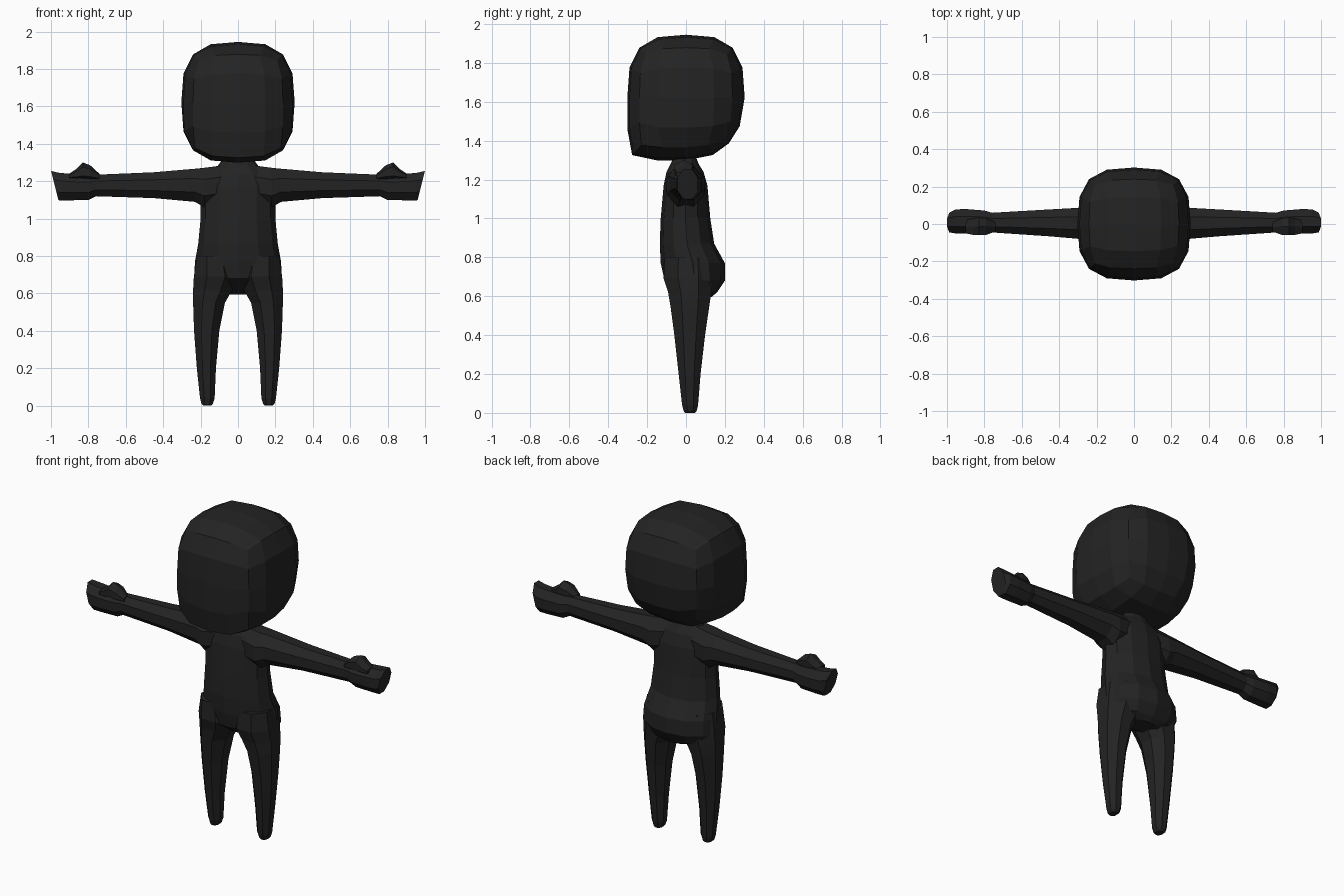
import bpy, bmesh, math
from mathutils import Vector

cube = bpy.data.objects.get("Cube")
if cube:
    bpy.data.objects.remove(cube, do_unlink=True)

charcoal = bpy.data.materials.new("charcoal")
charcoal.use_nodes = True
colour = (0.017, 0.017, 0.017, 1)
charcoal.diffuse_color = colour
charcoal.node_tree.nodes["Principled BSDF"].inputs["Base Color"].default_value = colour


def finish(name, bm, mirror=False):
    bmesh.ops.recalc_face_normals(bm, faces=bm.faces)
    mesh = bpy.data.meshes.new(name)
    bm.to_mesh(mesh)
    bm.free()
    mesh.materials.append(charcoal)
    obj = bpy.data.objects.new(name, mesh)
    bpy.context.collection.objects.link(obj)
    if mirror:
        obj.modifiers.new("mirror", "MIRROR")
    return obj


def loft(name, rings, axis, sides=8, phase=0.5, lean=0.0, mirror=False):
    """Skin rings of (position, u min, u max, v min, v max) along x or z.
    The last ring leans along the axis by the given slope."""
    bm = bmesh.new()
    reach = math.cos(phase * math.tau / sides)
    loops = []
    for i, (t, u0, u1, v0, v1) in enumerate(rings):
        loop = []
        for k in range(sides):
            a = math.tau * (k + phase) / sides
            u = (u0 + u1) / 2 + (u1 - u0) / 2 * math.cos(a) / reach
            dv = (v1 - v0) / 2 * math.sin(a) / reach
            v = (v0 + v1) / 2 + dv
            s = t + (lean * dv if i == len(rings) - 1 else 0)
            loop.append(bm.verts.new((s, u, v) if axis == "x" else (u, v, s)))
        loops.append(loop)
    for a, b in zip(loops, loops[1:]):
        for k in range(sides):
            n = (k + 1) % sides
            bm.faces.new((a[k], a[n], b[n], b[k]))
    bm.faces.new(loops[0])
    bm.faces.new(loops[-1])
    return finish(name, bm, mirror)


# Head: a gridded cube rounded softly, flat at the face and chin
bm = bmesh.new()
bmesh.ops.create_cube(bm, size=2)
bmesh.ops.subdivide_edges(bm, edges=bm.edges, cuts=3, use_grid_fill=True)
for v in bm.verts:
    x, y, z = v.co
    if z >= 0:
        n = 3
    else:
        n = 8 if y < 0 else 2.2
    side = (abs(y) ** n + abs(z) ** n) ** (1 / n)
    r = (abs(x) ** 3 + side ** 3) ** (1 / 3)
    v.co = Vector((x * 0.303, y * 0.302, z * 0.323)) / r + Vector((0, 0, 1.622))
finish("head", bm)

# Torso with neck and seat
loft("torso", [
    (1.32, -0.08, 0.08, -0.06, 0.05),
    (1.28, -0.11, 0.11, -0.08, 0.065),
    (1.24, -0.17, 0.17, -0.10, 0.09),
    (1.17, -0.20, 0.20, -0.115, 0.11),
    (1.00, -0.20, 0.20, -0.13, 0.125),
    (0.87, -0.212, 0.212, -0.135, 0.145),
    (0.77, -0.23, 0.23, -0.13, 0.20),
    (0.68, -0.235, 0.235, -0.11, 0.20),
    (0.62, -0.20, 0.20, -0.03, 0.16),
    (0.595, -0.10, 0.10, 0.02, 0.13),
], "z", sides=12, phase=0)

# Legs tapering to blunt feet
loft("leg", [
    (0.80, 0.03, 0.22, -0.11, 0.13),
    (0.69, 0.00, 0.236, -0.115, 0.14),
    (0.62, 0.03, 0.24, -0.092, 0.13),
    (0.55, 0.07, 0.24, -0.08, 0.12),
    (0.40, 0.10, 0.235, -0.06, 0.098),
    (0.20, 0.118, 0.22, -0.038, 0.075),
    (0.04, 0.125, 0.203, -0.02, 0.062),
    (0.01, 0.135, 0.195, -0.012, 0.055),
    (0.00, 0.145, 0.185, -0.005, 0.045),
], "z", mirror=True)

# Arms running into closed mitten hands
loft("arm", [
    (0.08, -0.09, 0.08, 1.08, 1.285),
    (0.18, -0.10, 0.095, 1.06, 1.272),
    (0.23, -0.085, 0.09, 1.09, 1.267),
    (0.45, -0.066, 0.078, 1.11, 1.248),
    (0.76, -0.045, 0.06, 1.12, 1.235),
    (0.80, -0.048, 0.072, 1.10, 1.235),
    (0.90, -0.052, 0.08, 1.098, 1.24),
    (0.955, -0.05, 0.078, 1.098, 1.245),
    (0.98, -0.045, 0.06, 1.10, 1.255),
], "x", lean=0.25, mirror=True)

# Thumbs lying along the top of the hands
loft("thumb", [
    (0.74, -0.04, 0.01, 1.21, 1.237),
    (0.79, -0.058, 0.03, 1.21, 1.28),
    (0.83, -0.06, 0.035, 1.212, 1.294),
    (0.86, -0.058, 0.03, 1.213, 1.265),
    (0.90, -0.05, 0.02, 1.215, 1.24),
], "x", sides=6, mirror=True)
